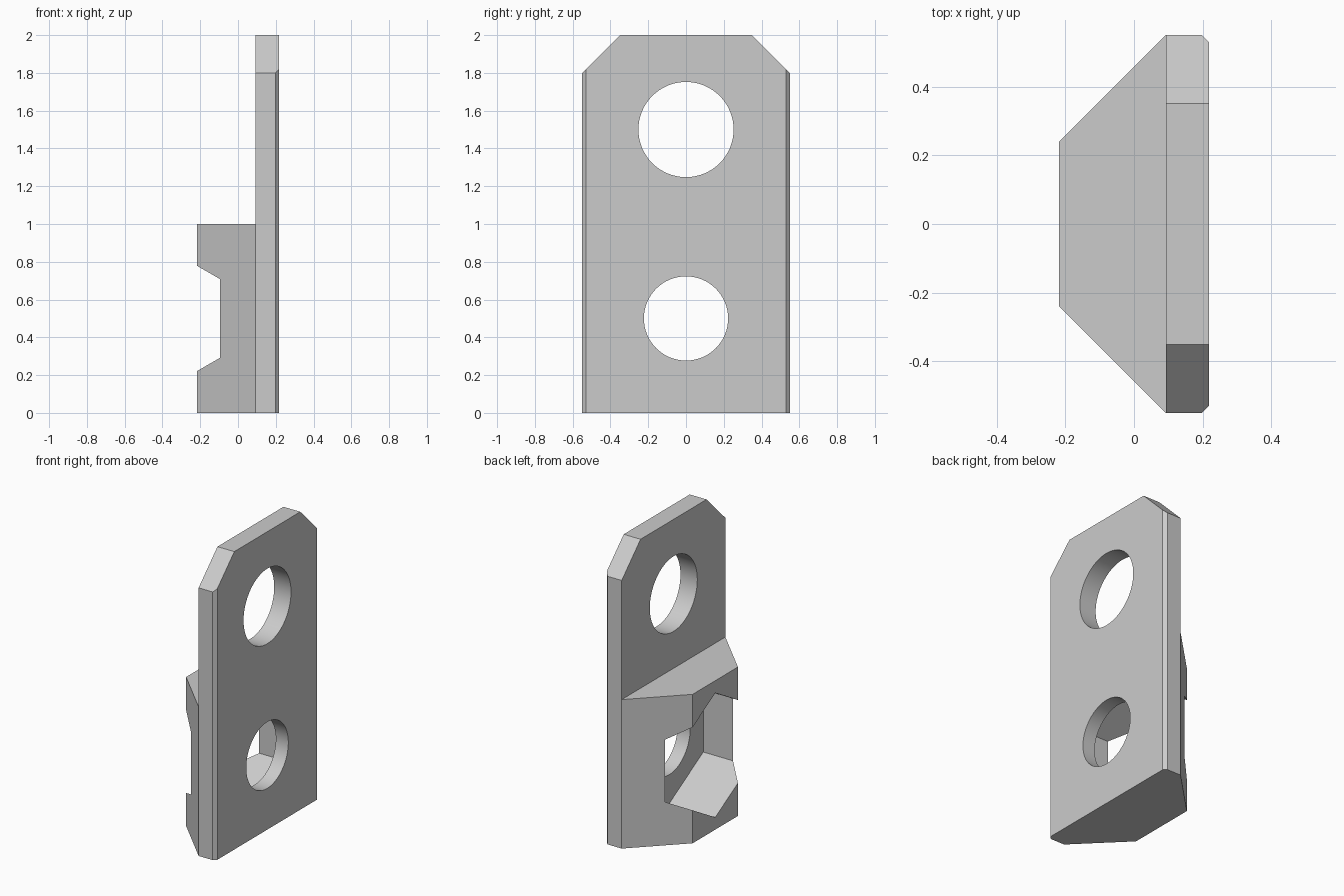
import bpy, bmesh, math
from mathutils import Matrix, Vector

if "Cube" in bpy.data.objects:
    bpy.data.objects.remove(bpy.data.objects["Cube"], do_unlink=True)

# Main dimensions
HALF_W, HEIGHT = 0.55, 2.0
X_OUT, X_JOIN, X_WEDGE = 0.2175, 0.0925, -0.2175
BEVEL, CORNER = 0.02, 0.2
HOLE_Z, TOP_HOLE_Z = 0.5, 1.5
POCKET_FLOOR = 0.125

grey = bpy.data.materials.new("plain_grey")
grey.use_nodes = True
colour = (0.6, 0.6, 0.6, 1)
grey.diffuse_color = colour
grey.node_tree.nodes["Principled BSDF"].inputs["Base Color"].default_value = colour


def make_object(name, bm):
    bmesh.ops.recalc_face_normals(bm, faces=bm.faces)
    mesh = bpy.data.meshes.new(name)
    bm.to_mesh(mesh)
    bm.free()
    mesh.materials.append(grey)
    obj = bpy.data.objects.new(name, mesh)
    bpy.context.collection.objects.link(obj)
    return obj


def mirrored_prism(half_profile, height):
    """Extrude upward a section that is symmetric across y = 0."""
    section = half_profile + [(x, -y) for x, y in reversed(half_profile)]
    bm = bmesh.new()
    face = bm.faces.new([bm.verts.new((x, y, 0)) for x, y in section])
    top = bmesh.ops.extrude_face_region(bm, geom=[face])["geom"]
    verts = [v for v in top if isinstance(v, bmesh.types.BMVert)]
    bmesh.ops.translate(bm, verts=verts, vec=(0, 0, height))
    return bm


def cross_cutter(name, sides, radius, z, x0, x1):
    """A prism lying along x, with a corner pointing up."""
    bm = bmesh.new()
    bmesh.ops.create_cone(bm, cap_ends=True, segments=sides, radius1=radius,
                          radius2=radius, depth=x1 - x0)
    # rotate so that a vertex points to +z
    spin = Matrix.Rotation(math.radians(90), 4, "Y")
    bm.transform(spin)
    first = max(bm.verts, key=lambda v: v.co.z).co
    tilt = math.atan2(first.y, first.z)
    bm.transform(Matrix.Rotation(tilt, 4, "X"))
    bm.transform(Matrix.Translation(((x0 + x1) / 2, 0, z)))
    return make_object(name, bm)


def boolean(target, other, operation):
    mod = target.modifiers.new(other.name, "BOOLEAN")
    mod.operation, mod.object, mod.solver = operation, other, "EXACT"
    bpy.ops.object.select_all(action="DESELECT")
    bpy.context.view_layer.objects.active = target
    target.select_set(True)
    bpy.ops.object.modifier_apply(modifier=mod.name)
    bpy.data.objects.remove(other, do_unlink=True)


# Tall plate with bevelled outer edges and clipped top corners
bm = mirrored_prism([(X_OUT, HALF_W - BEVEL), (X_OUT - BEVEL, HALF_W),
                     (X_JOIN, HALF_W)], HEIGHT)
for side in (-1, 1):
    cut = bmesh.ops.bisect_plane(
        bm, geom=bm.verts[:] + bm.edges[:] + bm.faces[:],
        plane_co=(0, side * HALF_W, HEIGHT - CORNER),
        plane_no=Vector((0, side, 1)).normalized(), clear_outer=True)
    edges = [e for e in cut["geom_cut"] if isinstance(e, bmesh.types.BMEdge)]
    bmesh.ops.edgeloop_fill(bm, edges=edges)
plate = make_object("mounting_plate", bm)

# Tapered block, its root buried inside the plate
block = make_object("tapered_block", mirrored_prism(
    [(X_JOIN + 0.05, HALF_W - 0.05), (X_JOIN, HALF_W),
     (X_WEDGE, HALF_W - (X_JOIN - X_WEDGE))], HEIGHT / 2))
boolean(plate, block, "UNION")

# Hexagonal pocket and the two round holes
boolean(plate, cross_cutter("hex_pocket", 6, 0.4175, HOLE_Z, -0.5, POCKET_FLOOR),
        "DIFFERENCE")
boolean(plate, cross_cutter("lower_hole", 64, 0.223, HOLE_Z, 0.1, 0.5),
        "DIFFERENCE")
boolean(plate, cross_cutter("upper_hole", 64, 0.252, TOP_HOLE_Z, -0.5, 0.5),
        "DIFFERENCE")

# Smooth hole walls, crisp edges elsewhere
plate.select_set(True)
bpy.ops.object.shade_smooth_by_angle(angle=math.radians(25))
